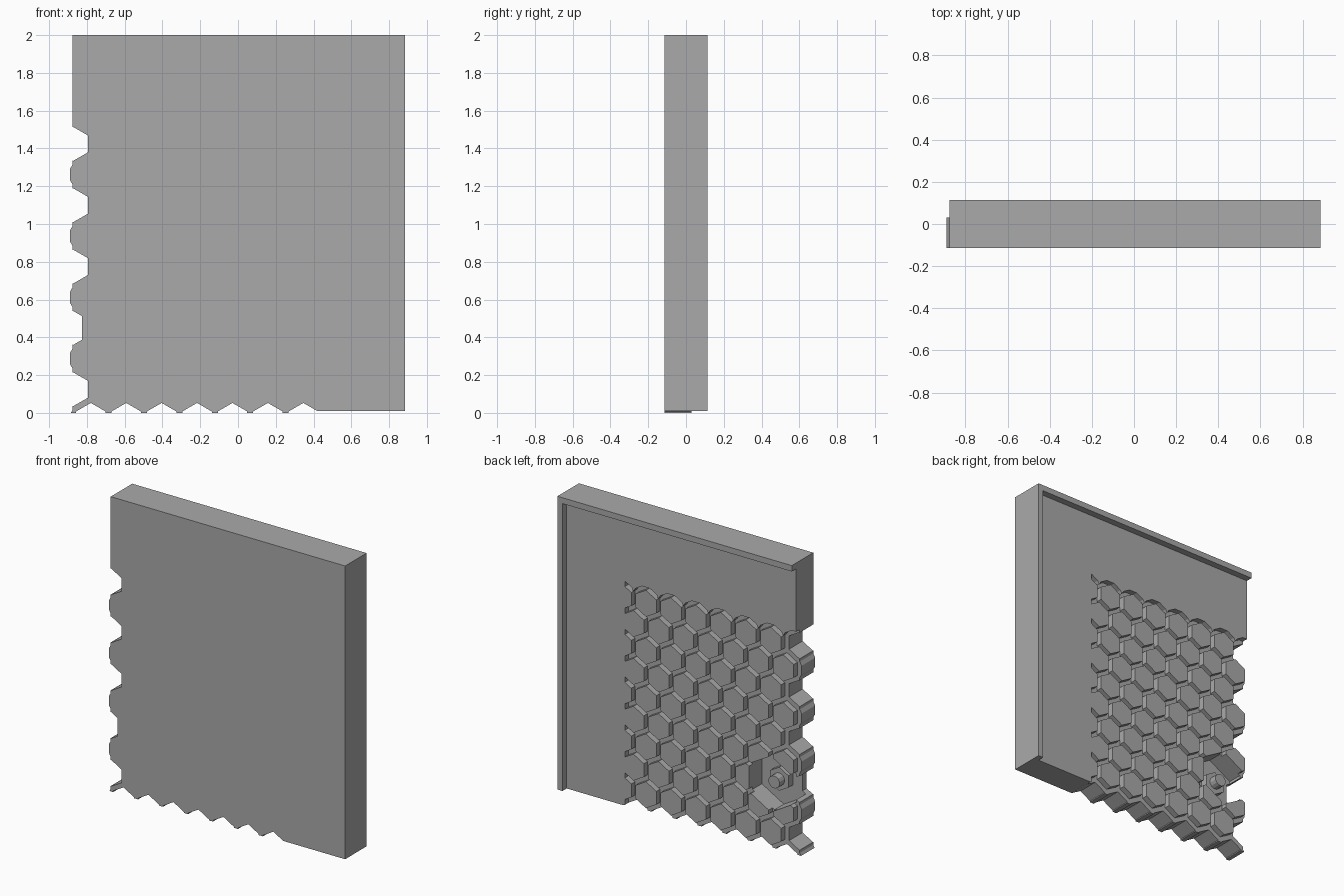
import bpy, bmesh
from math import cos, sin, pi, sqrt

cube = bpy.data.objects.get("Cube")
if cube:
    bpy.data.objects.remove(cube, do_unlink=True)

FRONT, GROOVE, BACK, RIM = -0.115, 0.03, 0.07, 0.115   # depth levels along y
LEFT, RIGHT, TOP, BOTTOM = -0.875, 0.885, 2.0, 0.01
PITCH, CELL, OUTER, EDGE = 0.1875, 0.09, 0.114, 0.41
ROW = PITCH * sqrt(3) / 2
X0, Z0 = -0.873, 0.125

grey = bpy.data.materials.new("plain grey")
grey.use_nodes = True
grey.diffuse_color = (0.4, 0.4, 0.4, 1)
grey.node_tree.nodes["Principled BSDF"].inputs["Base Color"].default_value = (0.4, 0.4, 0.4, 1)


def ngon(x, z, r, sides=6, turn=0.5):
    return [(x + r * cos(2 * pi * (i + turn) / sides), z + r * sin(2 * pi * (i + turn) / sides))
            for i in range(sides)]


def rect(x0, x1, z0, z1):
    return [(x0, z0), (x1, z0), (x1, z1), (x0, z1)]


def clip(poly, axis, limit, sign):
    """Keep the part of a convex outline where sign * coordinate <= sign * limit."""
    out = []
    for a, b in zip(poly, poly[1:] + poly[:1]):
        da, db = sign * (a[axis] - limit), sign * (b[axis] - limit)
        if da <= 0:
            out.append(a)
        if da * db < 0:
            t = da / (da - db)
            out.append((a[0] + t * (b[0] - a[0]), a[1] + t * (b[1] - a[1])))
    return out


def prisms(name, outlines, y0, y1):
    """Extrude x-z outlines from y0 to y1 as one object."""
    bm = bmesh.new()
    for poly in outlines:
        if len(poly) < 3:
            continue
        a = [bm.verts.new((x, y0, z)) for x, z in poly]
        b = [bm.verts.new((x, y1, z)) for x, z in poly]
        bm.faces.new(a)
        bm.faces.new(b[::-1])
        for i in range(len(a)):
            j = (i + 1) % len(a)
            bm.faces.new((a[j], a[i], b[i], b[j]))
    bmesh.ops.recalc_face_normals(bm, faces=bm.faces)
    mesh = bpy.data.meshes.new(name)
    bm.to_mesh(mesh)
    bm.free()
    mesh.materials.append(grey)
    ob = bpy.data.objects.new(name, mesh)
    bpy.context.collection.objects.link(ob)
    return ob


def combine(target, tool, operation):
    mod = target.modifiers.new(tool.name, "BOOLEAN")
    mod.object, mod.operation = tool, operation
    mod.solver, mod.use_self = "EXACT", True
    bpy.context.view_layer.objects.active = target
    bpy.ops.object.modifier_apply(modifier=mod.name)
    bpy.data.objects.remove(tool, do_unlink=True)


# honeycomb cell centres: (row, column, x, z)
cells = []
for row in range(-1, 9):
    shift = PITCH / 2 if row % 2 else 0
    for col in range(7 if row % 2 else 8):
        cells.append((row, col, X0 + shift + col * PITCH, Z0 + row * ROW))

# slab with the bumps along its honeycomb edge
panel = prisms("panel", [rect(LEFT, RIGHT, BOTTOM, TOP)], FRONT, BACK)
lattice = [rect(LEFT, EDGE, 0, 1)]
lattice += [clip(ngon(x, z, OUTER, 12), 1, 0, -1) for r, c, x, z in cells if c == 0 and r % 2]
combine(panel, prisms("lattice_layer", lattice, FRONT, GROOVE), "UNION")

# sunken area around the cells
sunk = [clip(ngon(x, z, OUTER, 12), 0, EDGE, 1) for r, c, x, z in cells]
combine(panel, prisms("groove_cutter", sunk, GROOVE, 0.2), "DIFFERENCE")

# raised hexagons
raised = [clip(ngon(x, z, CELL), 0, EDGE + 0.02, 1) for r, c, x, z in cells
          if r >= 0 and (r % 2 or c > 0)]
combine(panel, prisms("raised_hexagons", raised, 0, BACK), "UNION")

# open cells along the side and the bottom
notches = []
for r, c, x, z in cells:
    if r < 0 or (c == 0 and r % 2 == 0):
        hexagon = ngon(x, z, CELL)
        notches.append(clip(hexagon, 0, -0.825, 1) if r == 2 else hexagon)
combine(panel, prisms("notch_cutter", notches, -0.2, 0.2), "DIFFERENCE")

# hexagonal pocket
px, pz = X0 + PITCH, Z0 + 2 * ROW
combine(panel, prisms("pocket_cutter", [ngon(px, pz, 0.19)], -0.07, 0.2), "DIFFERENCE")

# stepped lug inside the pocket
prisms("lug_base", [ngon(px, pz, 0.08)], -0.08, -0.02)
prisms("lug_knob", [ngon(px, pz, 0.042, 12)], -0.03, 0.035)

# rim along the top and one side
prisms("rim", [[(RIGHT, BOTTOM), (RIGHT, TOP), (LEFT, TOP), (LEFT, TOP - 0.04),
                (RIGHT - 0.038, TOP - 0.04), (RIGHT - 0.038, BOTTOM)]], BACK - 0.001, RIM)
